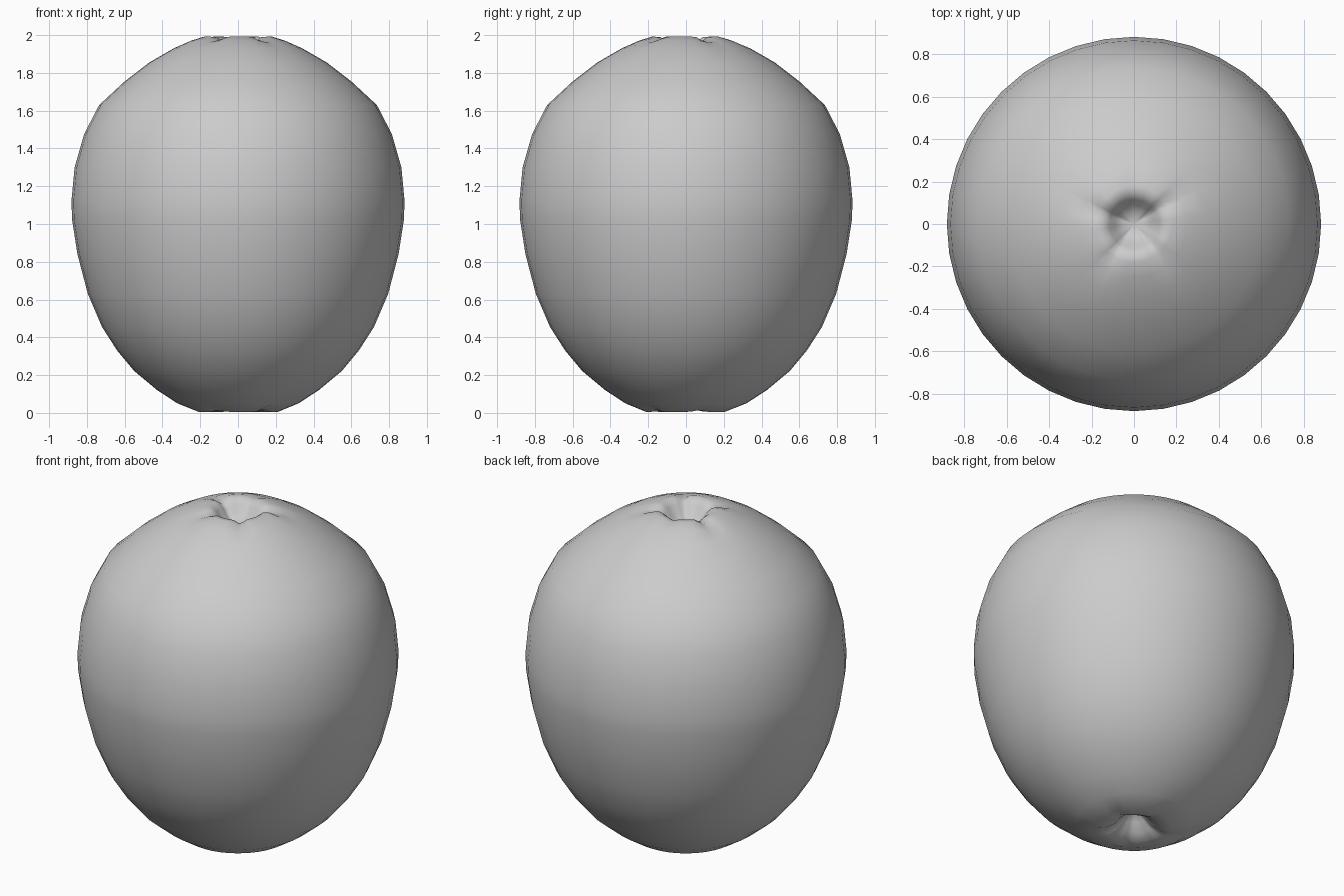
import bpy, bmesh, math

if "Cube" in bpy.data.objects:
    bpy.data.objects.remove(bpy.data.objects["Cube"])

SEGMENTS = 40

# radius, height from the bottom dimple up around the body and into the top dimple
PROFILE = [(0.03, 0.11), (0.06, 0.08), (0.10, 0.035), (0.15, 0.008), (0.21, 0.005),
           (0.32, 0.05), (0.43, 0.122), (0.55, 0.222), (0.64, 0.33), (0.72, 0.455),
           (0.795, 0.63), (0.85, 0.84), (0.878, 1.02), (0.882, 1.12), (0.865, 1.30),
           (0.815, 1.475), (0.735, 1.63), (0.60, 1.755), (0.47, 1.855), (0.34, 1.93),
           (0.25, 1.97), (0.18, 1.992), (0.145, 1.99), (0.115, 1.965), (0.09, 1.925),
           (0.05, 1.895)]

# angle and strength of the puckered creases round each dimple
TOP_CREASES = [(33, 1.0), (95, 0.4), (160, 1.0), (235, 0.8), (310, 0.8)]
BOTTOM_CREASES = [(20, 0.6), (95, 0.6), (165, 0.8), (240, 0.6), (310, 0.8)]


def crease(angle, radius, creases):
    total = 0
    for deg, strength in creases:
        d = (angle - math.radians(deg) + math.pi) % (2 * math.pi) - math.pi
        total += strength * math.exp(-(d / 0.17) ** 2)
    return total * math.exp(-((radius - 0.16) / 0.09) ** 2)


# fruit body
bm = bmesh.new()
rings = []
for r, z in PROFILE:
    ring = []
    for i in range(SEGMENTS):
        a = 2 * math.pi * i / SEGMENTS
        if z > 1.0:
            dz = -0.03 * crease(a, r, TOP_CREASES)
        else:
            dz = 0.022 * crease(a, r, BOTTOM_CREASES)
        ring.append(bm.verts.new((r * math.cos(a), r * math.sin(a), z + dz)))
    rings.append(ring)
for lower, upper in zip(rings, rings[1:]):
    for i in range(SEGMENTS):
        j = (i + 1) % SEGMENTS
        bm.faces.new((lower[i], lower[j], upper[j], upper[i]))

# dimple floors
for ring, z in ((rings[0], 0.12), (rings[-1], 1.885)):
    centre = bm.verts.new((0, 0, z))
    for i in range(SEGMENTS):
        bm.faces.new((ring[i], ring[(i + 1) % SEGMENTS], centre))
bmesh.ops.recalc_face_normals(bm, faces=bm.faces)
for f in bm.faces:
    f.smooth = True

mesh = bpy.data.meshes.new("fruit_body")
bm.to_mesh(mesh)
bm.free()
fruit = bpy.data.objects.new("fruit_body", mesh)
bpy.context.collection.objects.link(fruit)
